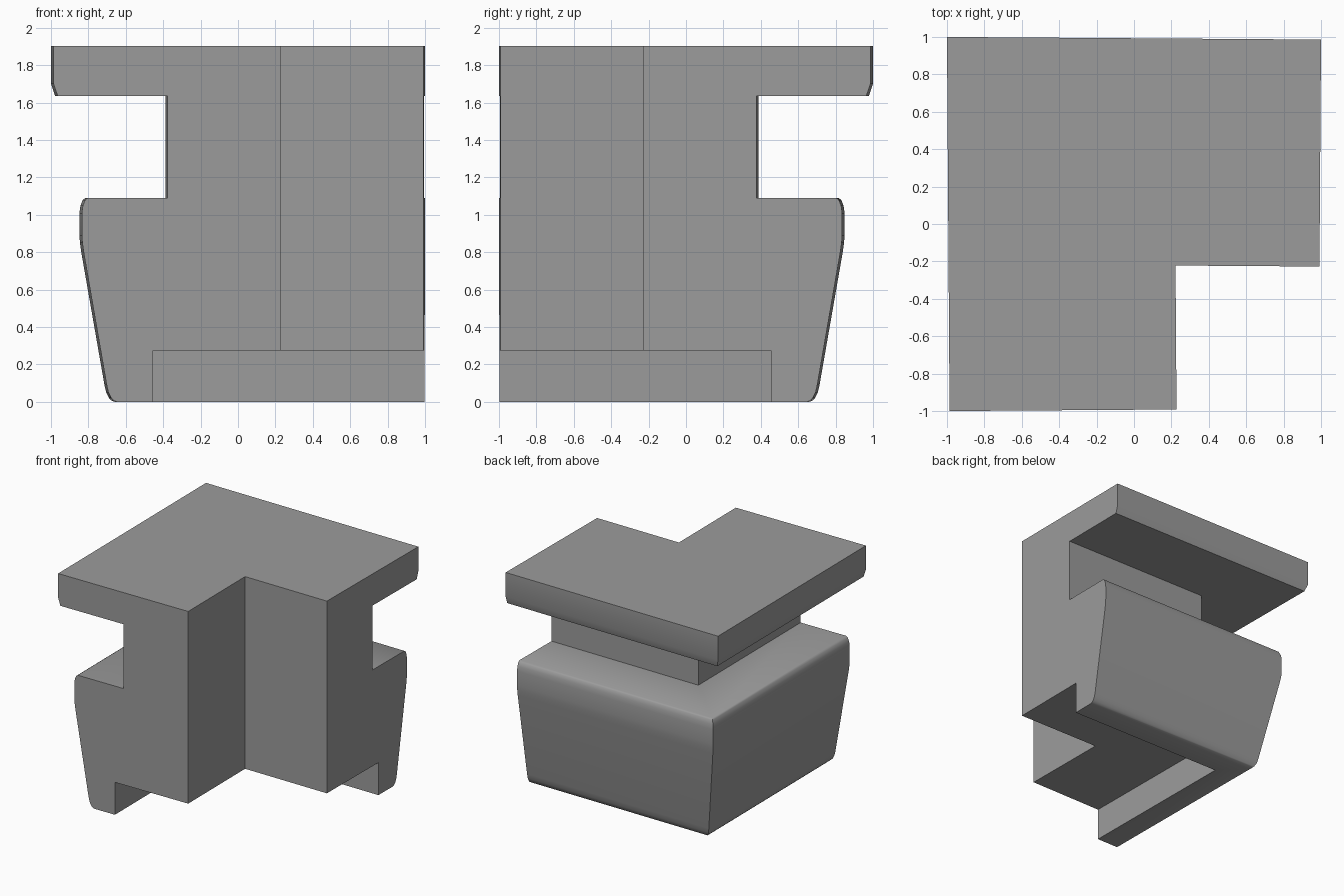
import bpy, bmesh, math

if "Cube" in bpy.data.objects:
    bpy.data.objects.remove(bpy.data.objects["Cube"])

SPLAY = 0.007          # the two arms close slightly inside a right angle
END = (-0.986, -1.0)   # outer corner of the front end cut

# Cross-section (offset from the mitre corner, height)
profile = [
    (0.222, 1.903), (-1.0, 1.903), (-1.0, 1.70), (-0.978, 1.635),     # top slab
    (-0.387, 1.635), (-0.387, 1.09),                                  # neck
    (-0.815, 1.09), (-0.83, 1.08), (-0.842, 1.05), (-0.848, 1.01),    # rounded shoulder
    (-0.848, 0.89), (-0.845, 0.85), (-0.838, 0.80),
    (-0.714, 0.09), (-0.705, 0.05), (-0.69, 0.02), (-0.676, 0.006), (-0.66, 0.0),   # rounded foot
    (-0.466, 0.0), (-0.466, 0.275), (0.222, 0.275),                   # underside recess
]


def front_end(p):
    """Where the left arm's line through the mitre point (p, -p) meets the end cut."""
    t = (-p - END[1] - SPLAY * (p - END[0])) / (1 + SPLAY ** 2)
    return p + SPLAY * t, -p - t


# Sweep the section along the left arm, round the mitre and along the back arm
bm = bmesh.new()
rings = [[], [], []]
for p, z in profile:
    x, y = front_end(p)
    for ring, co in zip(rings, ((x, y, z), (p, -p, z), (-y, -x, z))):
        ring.append(bm.verts.new(co))
n = len(profile)
for a, b in zip(rings, rings[1:]):
    for i in range(n):
        j = (i + 1) % n
        bm.faces.new((a[i], a[j], b[j], b[i]))
bm.faces.new(rings[0])
bm.faces.new(rings[2])
bmesh.ops.recalc_face_normals(bm, faces=bm.faces)

mesh = bpy.data.meshes.new("corner_moulding")
bm.to_mesh(mesh)
bm.free()
obj = bpy.data.objects.new("corner_moulding", mesh)
bpy.context.collection.objects.link(obj)

# Dark grey finish
grey = bpy.data.materials.new("dark_grey")
grey.diffuse_color = (0.33, 0.33, 0.33, 1)
grey.use_nodes = True
grey.node_tree.nodes["Principled BSDF"].inputs["Base Color"].default_value = grey.diffuse_color
mesh.materials.append(grey)

# Smooth the rounded shoulder and foot, keep the slab, neck and end cuts flat
bpy.context.view_layer.objects.active = obj
obj.select_set(True)
bpy.ops.object.shade_smooth_by_angle(angle=math.radians(40))
sharp = mesh.attributes.get("sharp_edge") or mesh.attributes.new("sharp_edge", 'BOOLEAN', 'EDGE')
for e in mesh.edges:
    if min(mesh.vertices[v].co.z for v in e.vertices) > 1.2:
        sharp.data[e.index].value = True
